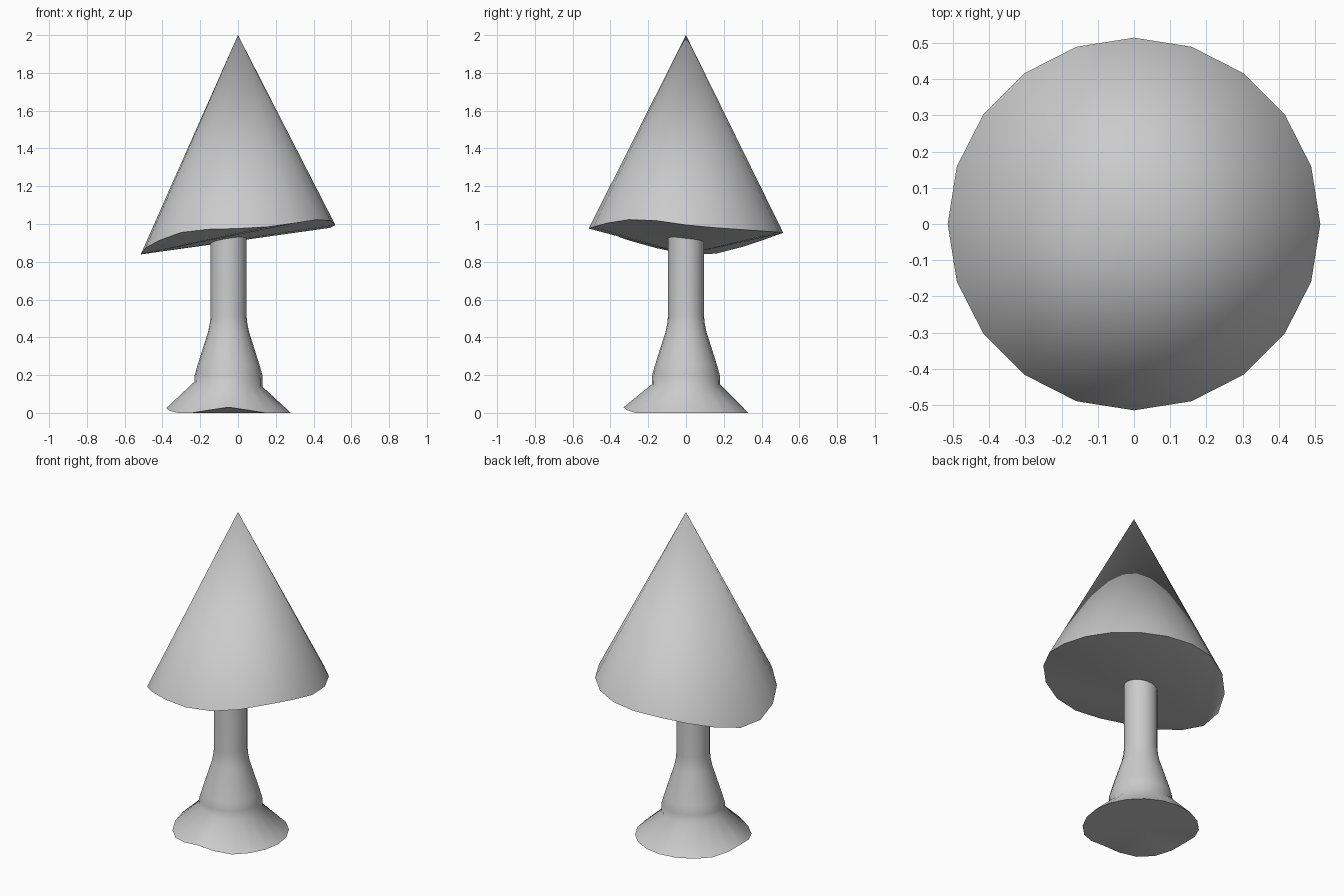
import bpy, bmesh, math

if "Cube" in bpy.data.objects:
    bpy.data.objects.remove(bpy.data.objects["Cube"])

N = 20


def ring(bm, cx, r, heights):
    return [bm.verts.new((cx + r * math.cos(2 * math.pi * i / N),
                          r * math.sin(2 * math.pi * i / N), heights[i]))
            for i in range(N)]


def finish(bm, name, angle):
    bmesh.ops.recalc_face_normals(bm, faces=bm.faces)
    mesh = bpy.data.meshes.new(name)
    bm.to_mesh(mesh)
    bm.free()
    obj = bpy.data.objects.new(name, mesh)
    bpy.context.collection.objects.link(obj)
    bpy.ops.object.select_all(action='DESELECT')
    obj.select_set(True)
    bpy.context.view_layer.objects.active = obj
    bpy.ops.object.shade_smooth_by_angle(angle=math.radians(angle))


# Foliage: cone with an uneven rim, height per side counted from +x
rim = [0.995, 0.98, 0.97, 0.962, 0.957, 0.953, 0.945, 0.918, 0.88, 0.843,
       0.839, 0.873, 0.913, 0.955, 0.972, 0.976, 0.985, 1.005, 1.023, 1.018]
bm = bmesh.new()
edge = ring(bm, 0, 0.515, rim)
tip = bm.verts.new((0, 0, 2))
for i in range(N):
    bm.faces.new((edge[i], edge[(i + 1) % N], tip))
# underside fans out from the lowest corner
low = N // 2
for k in range(1, N - 1):
    bm.faces.new((edge[low], edge[(low + k + 1) % N], edge[(low + k) % N]))
finish(bm, "foliage", 40)

# Trunk: lathe profile (radius, height, tilt towards -x), flared roots
profile = [(0.18, 0.152, 0.014), (0.179, 0.2, 0), (0.165, 0.25, 0),
           (0.108, 0.43, 0), (0.098, 0.48, 0), (0.095, 0.52, 0), (0.095, 1.0, 0)]
bumps = {9: 0.012, 10: 0.025, 11: 0.012, 14: 0.015, 15: 0.03, 16: 0.015}
bm = bmesh.new()
rings = [ring(bm, -0.05, 0.33, [bumps.get(i, 0) for i in range(N)])]
for r, z, tilt in profile:
    rings.append(ring(bm, -0.05, r, [z - tilt * math.cos(2 * math.pi * i / N)
                                     for i in range(N)]))
for a, b in zip(rings, rings[1:]):
    for i in range(N):
        j = (i + 1) % N
        bm.faces.new((a[i], a[j], b[j], b[i]))
bm.faces.new(rings[-1])
foot = bm.verts.new((-0.05, 0, 0))
for i in range(N):
    bm.faces.new((rings[0][(i + 1) % N], rings[0][i], foot))
finish(bm, "trunk", 50)
